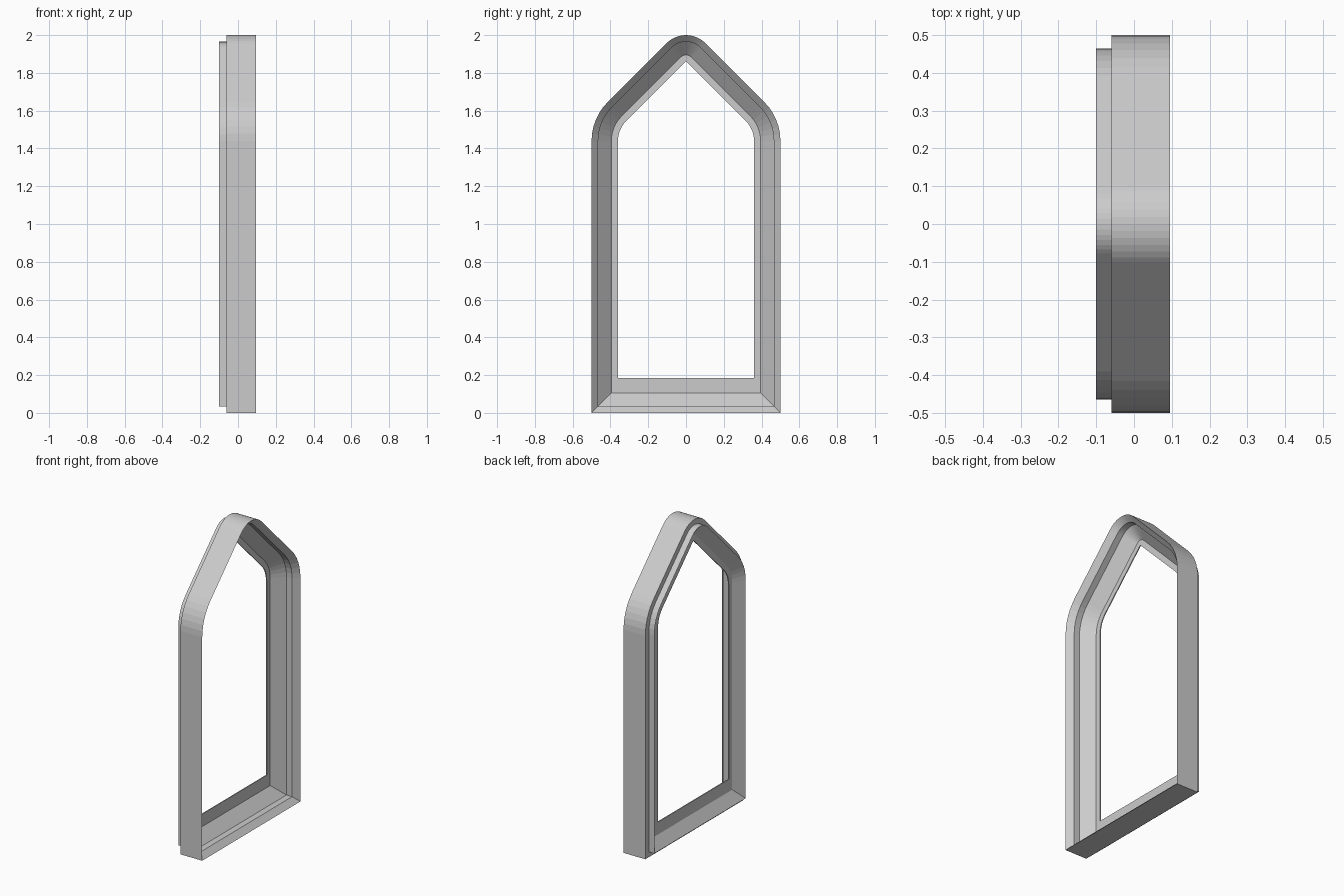
import bpy, bmesh
from math import sin, cos, pi

cube = bpy.data.objects.get("Cube")
if cube:
    bpy.data.objects.remove(cube)

grey = bpy.data.materials.new("light grey")
grey.use_nodes = True
grey.diffuse_color = (0.6, 0.6, 0.6, 1)
grey.node_tree.nodes["Principled BSDF"].inputs["Base Color"].default_value = (0.6, 0.6, 0.6, 1)

HALF, SPRING, TOP = 0.5, 1.44, 2.0
R_TOP = 0.145                                   # rounded peak
R_SIDE = 0.29                                   # rounded shoulder
STEPS = 6


def outline(inset, sill):
    """Arched outline in (y, z), moved inward by inset, with its sill at the given height."""
    half = [(HALF - inset, sill)]
    for centre_y, centre_z, radius, start in (
            (HALF - R_SIDE, SPRING, R_SIDE - inset, 0),
            (0, TOP - R_TOP, R_TOP - inset, pi / 4)):
        for i in range(STEPS + 1):
            a = start + pi / 4 * i / STEPS
            half.append((centre_y + radius * cos(a), centre_z + radius * sin(a)))
    return half + [(-y, z) for y, z in reversed(half[:-1])]


def sweep(name, section):
    """Join outlines given as (inset, x, sill) into a closed frame."""
    bm = bmesh.new()
    loops = [[bm.verts.new((x, y, z)) for y, z in outline(inset, sill)]
             for inset, x, sill in section]
    for k, loop in enumerate(loops):
        after = loops[(k + 1) % len(loops)]
        for i in range(len(loop)):
            j = (i + 1) % len(loop)
            bm.faces.new((loop[i], loop[j], after[j], after[i]))
    bmesh.ops.recalc_face_normals(bm, faces=bm.faces[:])
    mesh = bpy.data.meshes.new(name)
    bm.to_mesh(mesh)
    bm.free()
    mesh.materials.append(grey)
    obj = bpy.data.objects.new(name, mesh)
    bpy.context.collection.objects.link(obj)
    return obj


# Moulded frame: bevelled lip, step, deep bevel, and a raised rear rim
moulding = [(0, -0.06), (0, 0.095), (0.035, 0.06), (0.035, 0.02),
            (0.105, -0.047), (0.105, -0.053), (0.035, -0.1), (0.035, -0.06)]
sweep("window_frame", [(inset, x, inset) for inset, x in moulding])

# Thin inner border with a taller sill
sweep("inner_border", [(0.105, -0.047, 0.105), (0.14, -0.047, 0.185),
                       (0.14, -0.053, 0.185), (0.105, -0.053, 0.105)])
